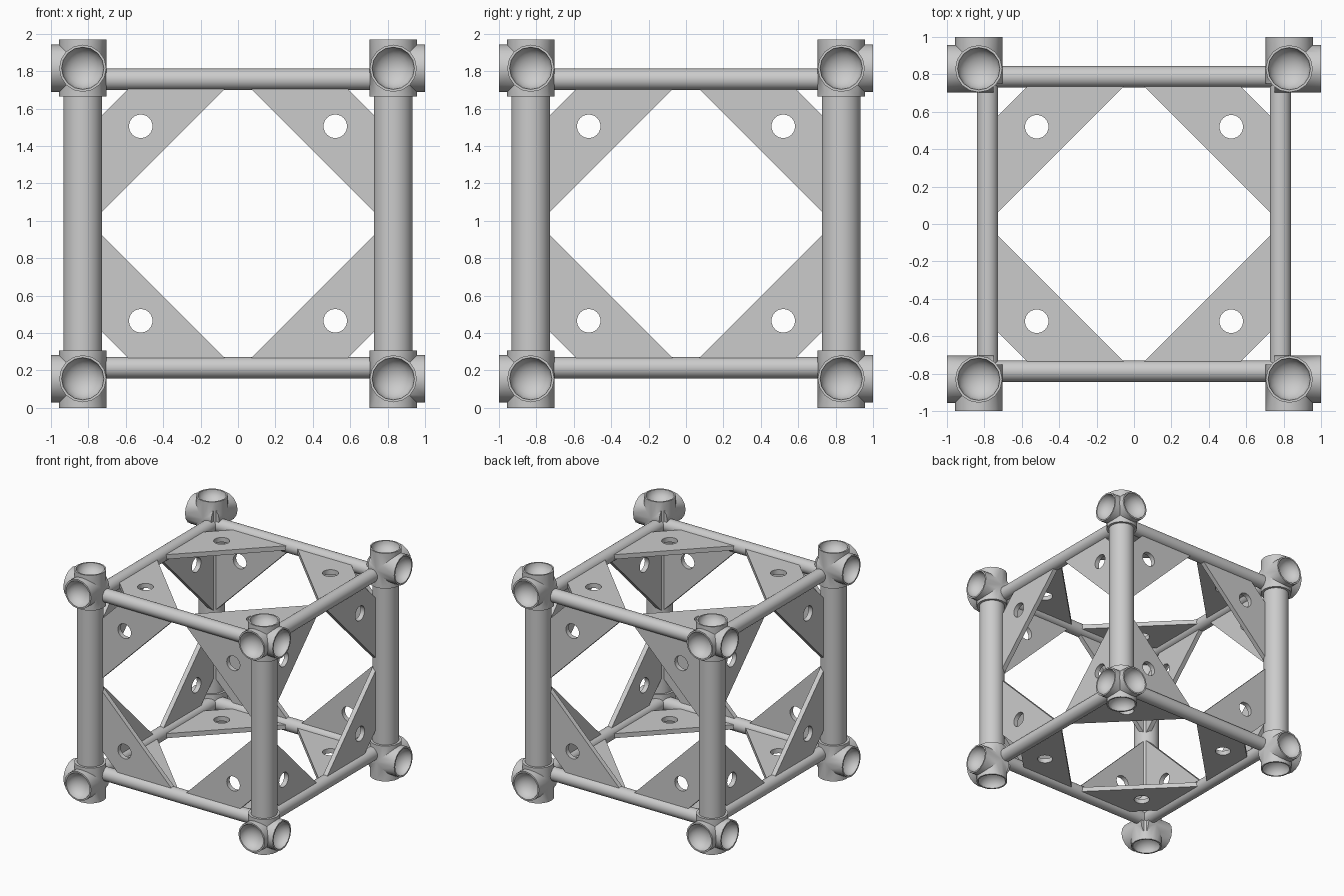
import bpy, bmesh, math
from mathutils import Matrix, Vector

if "Cube" in bpy.data.objects:
    bpy.data.objects.remove(bpy.data.objects["Cube"])

MID = 0.985      # height of the frame centre; every part is mirrored about it
C = 0.83         # node offset from the centre
AXIS_ROT = [Matrix.Rotation(math.pi / 2, 4, 'Y'),
            Matrix.Rotation(-math.pi / 2, 4, 'X'),
            Matrix.Identity(4)]


def finish(bm, name, mirror=None, hide=False):
    bmesh.ops.recalc_face_normals(bm, faces=bm.faces)
    me = bpy.data.meshes.new(name)
    bm.to_mesh(me)
    bm.free()
    ob = bpy.data.objects.new(name, me)
    bpy.context.collection.objects.link(ob)
    ob.location.z = MID
    ob.hide_render = hide
    if mirror:
        add_mirror(ob, mirror)
    return ob


def smooth(ob):
    bpy.ops.object.select_all(action='DESELECT')
    ob.select_set(True)
    bpy.context.view_layer.objects.active = ob
    bpy.ops.object.shade_smooth_by_angle(angle=math.radians(35))


def add_mirror(ob, axes):
    m = ob.modifiers.new("mirror", 'MIRROR')
    m.use_axis = axes


def rod(name, axis, centre, lo, hi, r, sides, mirror=None, hide=False):
    """Cylinder along an axis, from lo to hi measured from centre."""
    bm = bmesh.new()
    off = Vector((0, 0, 0))
    off[axis] = (lo + hi) / 2
    mat = Matrix.Translation(Vector(centre) + off) @ AXIS_ROT[axis]
    bmesh.ops.create_cone(bm, cap_ends=True, segments=sides, radius1=r, radius2=r,
                          depth=hi - lo, matrix=mat)
    return finish(bm, name, mirror, hide)


# corner nodes: three joined sleeves with hollow cups on the outside
node = rod("corner_nodes", 2, (C, C, C), -0.15, 0.155, 0.126, 16)
helpers = []
for ax in (0, 1):
    helpers.append((rod("sleeve_helper", ax, (C, C, C), -0.08, 0.17, 0.126, 16, hide=True), 'UNION'))
for ax, out in enumerate((0.17, 0.17, 0.155)):
    bm = bmesh.new()
    pos = Vector((C, C, C))
    pos[ax] += out
    mat = Matrix.Translation(pos) @ AXIS_ROT[ax] @ Matrix.Diagonal((1, 1, 0.8, 1))
    bmesh.ops.create_uvsphere(bm, u_segments=16, v_segments=12, radius=0.113, matrix=mat)
    helpers.append((finish(bm, "cup_cutter", hide=True), 'DIFFERENCE'))
bpy.context.view_layer.objects.active = node
for ob, op in helpers:
    m = node.modifiers.new("join", 'BOOLEAN')
    m.operation, m.object, m.solver = op, ob, 'EXACT'
    bpy.ops.object.modifier_apply(modifier=m.name)
for ob, _ in helpers:
    bpy.data.objects.remove(ob, do_unlink=True)
smooth(node)
add_mirror(node, (True, True, True))

# thick pillars and thin beams
smooth(rod("pillars", 2, (C, C, 0), -0.71, 0.71, 0.104, 32, (True, True, False)))
smooth(rod("cross_beams", 0, (0, 0.787, 0.771), -0.76, 0.76, 0.057, 24, (False, True, True)))
smooth(rod("side_beams", 1, (0.783, 0, 0.771), -0.76, 0.76, 0.057, 24, (True, False, True)))


# corner plates with a round hole, four on each face of the cube
def plate(name, axis, d, t=0.04):
    def place(a, b):
        p = [a, b]
        p.insert(axis, d - t / 2)
        return p
    e = 0.77
    outline = [(0.79 - e, e), (1.305 - e, e), (e, 1.305 - e), (e, 0.79 - e)]
    hole = [(0.52 + 0.063 * math.cos(k * math.pi / 12), 0.52 + 0.063 * math.sin(k * math.pi / 12))
            for k in range(24)]
    bm = bmesh.new()
    edges = []
    for loop in (outline, hole):
        vs = [bm.verts.new(place(*p)) for p in loop]
        edges += [bm.edges.new((vs[i - 1], vs[i])) for i in range(len(vs))]
    bmesh.ops.triangle_fill(bm, edges=edges, use_beauty=True)
    ext = bmesh.ops.extrude_face_region(bm, geom=bm.faces[:], use_keep_orig=True)
    move = Vector((0, 0, 0))
    move[axis] = t
    bmesh.ops.translate(bm, vec=move, verts=[g for g in ext["geom"] if isinstance(g, bmesh.types.BMVert)])
    smooth(finish(bm, name, (True, True, True)))


plate("side_plates", 0, 0.782)
plate("front_back_plates", 1, 0.787)
plate("top_bottom_plates", 2, 0.773)
